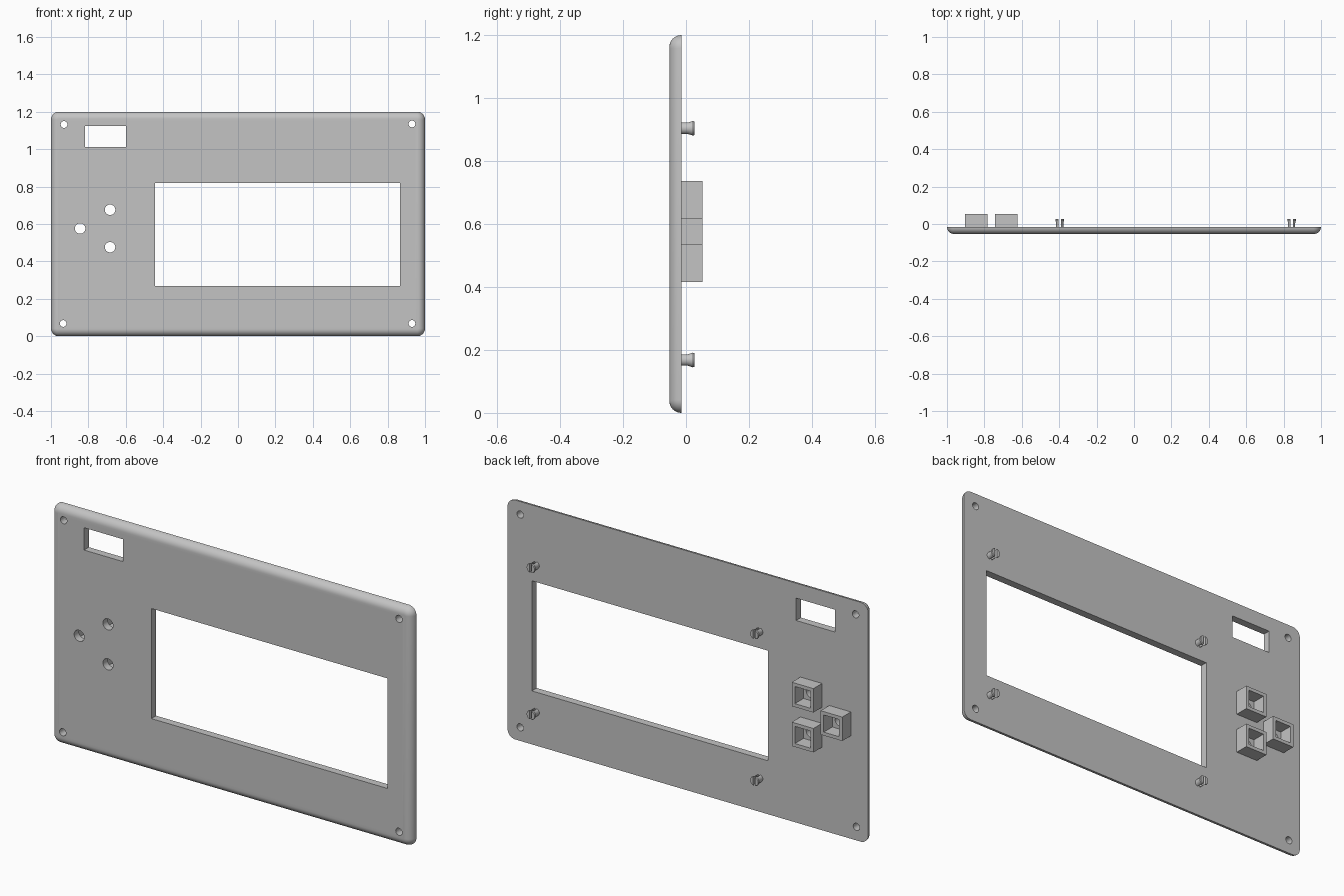
import bpy, bmesh, math

default = bpy.data.objects.get("Cube")
if default:
    bpy.data.objects.remove(default, do_unlink=True)

grey = bpy.data.materials.new("grey plastic")
grey.use_nodes = True
COLOUR = (0.55, 0.55, 0.55, 1)
grey.diffuse_color = COLOUR
grey.node_tree.nodes["Principled BSDF"].inputs["Base Color"].default_value = COLOUR

FRONT, BACK, TIP = -0.053, -0.015, 0.053   # depths of panel faces and socket rims
HEIGHT = 1.2


def rect(x0, x1, z0, z1, r=0, steps=8):
    """Outline in x, z of a rectangle, with rounded corners if r > 0."""
    if not r:
        return [(x1, z1), (x0, z1), (x0, z0), (x1, z0)]
    centres = [(x1 - r, z1 - r), (x0 + r, z1 - r), (x0 + r, z0 + r), (x1 - r, z0 + r)]
    return [(cx + r * math.cos(a), cz + r * math.sin(a))
            for q, (cx, cz) in enumerate(centres)
            for a in [math.pi / 2 * (q + i / steps) for i in range(steps + 1)]]


def circle(x, z, r, n=32):
    return [(x + r * math.cos(2 * math.pi * i / n), z + r * math.sin(2 * math.pi * i / n))
            for i in range(n)]


def loft(bm, layers, caps=True):
    """Bridge (outline, y) layers; cap both ends, or close into a ring."""
    loops = [[bm.verts.new((x, y, z)) for x, z in outline] for outline, y in layers]
    pairs = list(zip(loops, loops[1:]))
    if caps:
        bm.faces.new(loops[0])
        bm.faces.new(loops[-1])
    else:
        pairs.append((loops[-1], loops[0]))
    for a, b in pairs:
        for i in range(len(a)):
            j = (i + 1) % len(a)
            bm.faces.new((a[i], a[j], b[j], b[i]))


def finish(bm, name):
    bmesh.ops.recalc_face_normals(bm, faces=bm.faces)
    mesh = bpy.data.meshes.new(name)
    bm.to_mesh(mesh)
    bm.free()
    mesh.materials.append(grey)
    ob = bpy.data.objects.new(name, mesh)
    bpy.context.collection.objects.link(ob)
    return ob


def activate(ob):
    bpy.ops.object.select_all(action='DESELECT')
    ob.select_set(True)
    bpy.context.view_layer.objects.active = ob


def smooth(ob):
    activate(ob)
    bpy.ops.object.shade_smooth_by_angle(angle=math.radians(30))


# Panel with a rounded front edge
EDGE = BACK - FRONT
CORNER = 0.042
STEPS = 8
bm = bmesh.new()
layers = []
for i in range(STEPS + 1):
    a = math.pi / 2 * i / STEPS
    o = EDGE * (1 - math.cos(a))
    layers.append((rect(-1 + o, 1 - o, o, HEIGHT - o, CORNER - o), BACK - EDGE * math.sin(a)))
loft(bm, layers)
panel = finish(bm, "front_panel")

# Openings: display window, switch window, button holes, screw holes
buttons = [(-0.684, 0.676), (-0.684, 0.476), (-0.844, 0.576)]
screws = [(-0.93, 1.132), (0.93, 1.135), (-0.935, 0.068), (0.93, 0.068)]
openings = [rect(-0.443, 0.865, 0.268, 0.82), rect(-0.817, -0.6, 1.013, 1.125)]
openings += [circle(x, z, 0.028) for x, z in buttons]
openings += [circle(x, z, 0.018) for x, z in screws]
bm = bmesh.new()
for outline in openings:
    loft(bm, [(outline, FRONT - 0.05), (outline, BACK + 0.05)])
cutter = finish(bm, "opening_cutter")
cutter.hide_render = True

activate(panel)
mod = panel.modifiers.new("openings", 'BOOLEAN')
mod.operation = 'DIFFERENCE'
mod.solver = 'EXACT'
mod.object = cutter
bpy.ops.object.modifier_apply(modifier=mod.name)
bpy.data.objects.remove(cutter, do_unlink=True)
smooth(panel)

# Square button sockets on the back, open to the rear
for n, (x, z) in enumerate(buttons, 1):
    outer = rect(x - 0.06, x + 0.06, z - 0.06, z + 0.06)
    inner = rect(x - 0.043, x + 0.043, z - 0.043, z + 0.043)
    bm = bmesh.new()
    loft(bm, [(outer, BACK), (outer, TIP), (inner, TIP), (inner, BACK)], caps=False)
    finish(bm, f"button_socket_{n}")


# Split snap pegs with flared heads around the display window
def half_round(x, z, r, side, gap=0.006, n=14):
    a = math.acos(gap / r)
    return [(x + side * r * math.cos(t), z + r * math.sin(t))
            for t in [a * (2 * i / n - 1) for i in range(n + 1)]]


PEG = [(0.019, BACK), (0.019, 0.006), (0.024, 0.022), (0.022, 0.027)]
for px, across in ((-0.397, "right"), (0.843, "left")):
    for pz, level in ((0.168, "lower"), (0.904, "upper")):
        bm = bmesh.new()
        for side in (-1, 1):
            loft(bm, [(half_round(px, pz, r, side), y) for r, y in PEG])
        smooth(finish(bm, f"{level}_{across}_snap_peg"))
